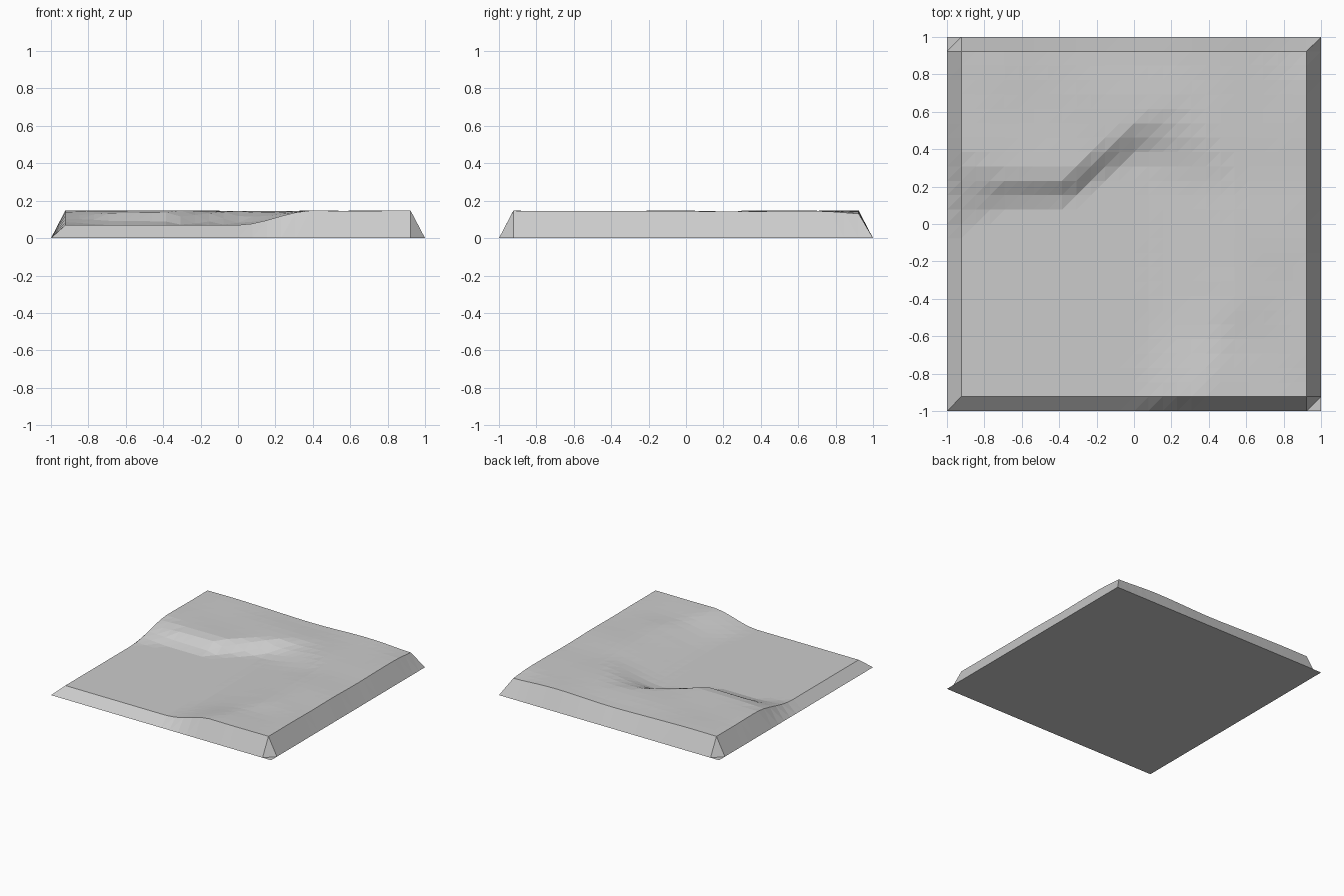
import bpy, bmesh, math

cube = bpy.data.objects.get("Cube")
if cube:
    bpy.data.objects.remove(cube, do_unlink=True)

N = 26                      # grid cells per side; the outer ring forms the skirt
LOW, HIGH = 0.07, 0.146


def ramp(a, b, t):
    t = max(0.0, min(1.0, (t - a) / (b - a)))
    return t * t * (3 - 2 * t)


def along(points, t):
    """Piecewise linear lookup of (start, end) bands."""
    if t <= points[0][0]:
        return points[0][1:]
    for p, q in zip(points, points[1:]):
        if t <= q[0]:
            f = (t - p[0]) / (q[0] - p[0])
            return [u + (v - u) * f for u, v in zip(p[1:], q[1:])]
    return points[-1][1:]


def bump(x, y, cx, cy, rx, ry):
    return math.exp(-((x - cx) / rx) ** 2 - ((y - cy) / ry) ** 2)


# Foot and crest of the back slope by x, and of the side slope by y
BACK = [(-0.92, -0.06, 0.4), (-0.7, 0.08, 0.28), (-0.35, 0.1, 0.27),
        (-0.2, 0.22, 0.4), (0.0, 0.33, 0.55), (0.25, 0.3, 0.7)]
SIDE = [(-0.92, 0.0, 0.4), (-0.4, 0.05, 0.6), (0.2, 0.0, 0.6), (0.5, -0.05, 0.4)]


def height(x, y):
    back = ramp(*along(BACK, x), y)
    side = ramp(*along(SIDE, y), x)
    rise = 1 - (1 - back) * (1 - side)
    z = LOW + (HIGH - LOW) * rise
    ripple = math.sin(7 * x + 4 * y) * math.sin(9 * y - 3 * x + 1)
    z += 0.002 * rise * ripple
    # shallow hollows on the plateau
    z -= 0.012 * bump(x, y, 0.0, 0.95, 0.3, 0.2)
    z -= 0.016 * bump(x, y, 0.95, 0.95, 0.25, 0.15)
    z -= 0.006 * bump(x, y, 0.92, 0.3, 0.3, 0.2)
    z -= 0.008 * bump(x, y, 0.5, -0.6, 0.3, 0.15)
    return z


# Terrain surface with sloping skirt
bm = bmesh.new()
grid = []
for j in range(N + 1):
    row = []
    for i in range(N + 1):
        x, y = 2 * i / N - 1, 2 * j / N - 1
        edge = i in (0, N) or j in (0, N)
        row.append(bm.verts.new((x, y, 0 if edge else height(x, y))))
    grid.append(row)
for j in range(N):
    for i in range(N):
        a, b = grid[j][i], grid[j][i + 1]
        c, d = grid[j + 1][i + 1], grid[j + 1][i]
        bm.faces.new((a, b, c))
        bm.faces.new((a, c, d))

# Flat underside
rim = (grid[0][:-1] + [r[N] for r in grid[:-1]]
       + grid[N][:0:-1] + [r[0] for r in grid[:0:-1]])
bm.faces.new(rim[::-1])

mesh = bpy.data.meshes.new("terrain_tile")
bm.to_mesh(mesh)
bm.free()
tile = bpy.data.objects.new("terrain_tile", mesh)
bpy.context.collection.objects.link(tile)

# Plain grey
grey = bpy.data.materials.new("light_grey")
grey.use_nodes = True
color = (0.6, 0.6, 0.6, 1)
grey.diffuse_color = color
grey.node_tree.nodes["Principled BSDF"].inputs["Base Color"].default_value = color
mesh.materials.append(grey)
